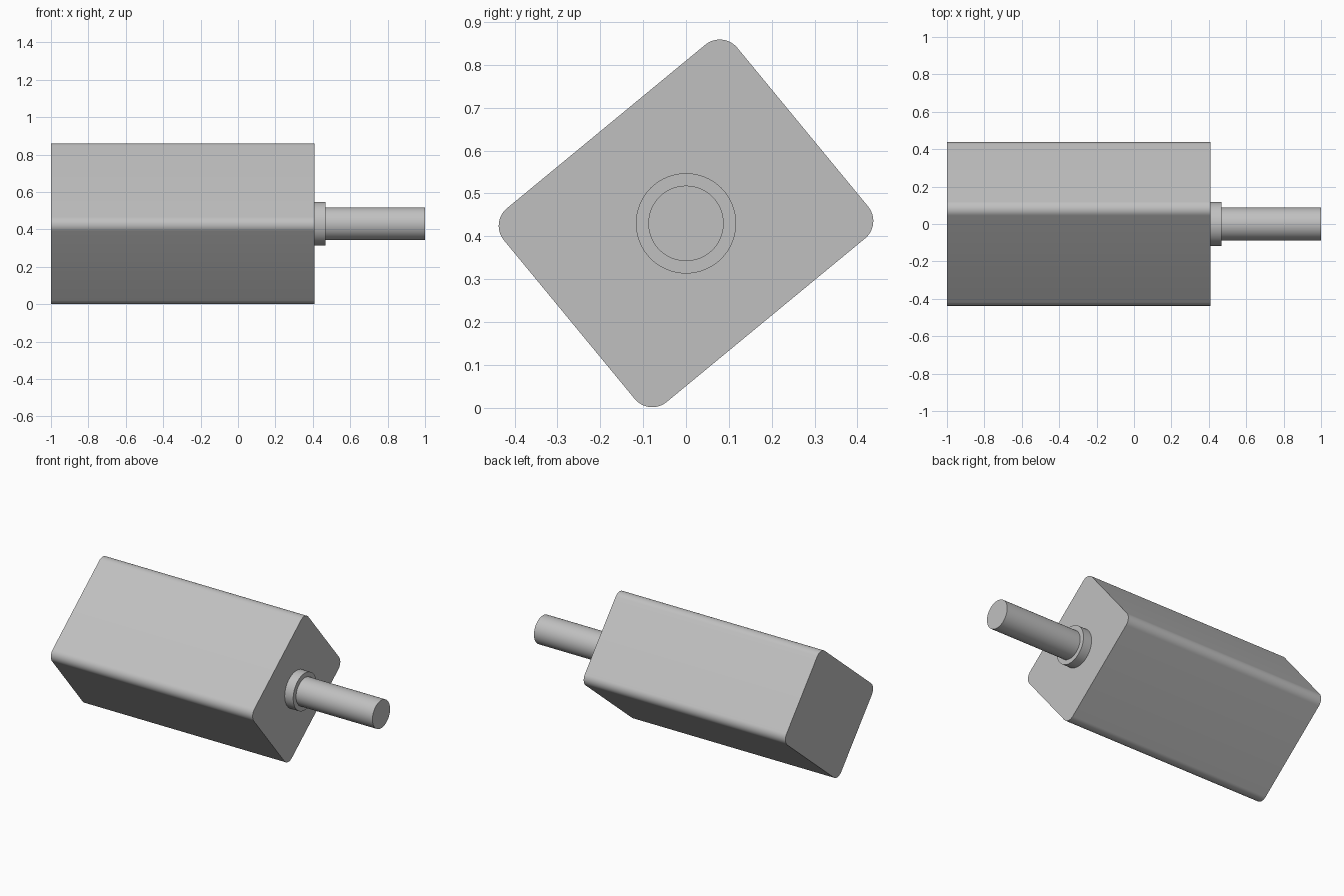
import bpy, bmesh, math

cube = bpy.data.objects.get("Cube")
if cube:
    bpy.data.objects.remove(cube, do_unlink=True)

AXIS_Z = 0.43
TILT = math.radians(39.5)

grey = bpy.data.materials.new("plain grey")
grey.use_nodes = True
COLOUR = (0.53, 0.53, 0.53, 1)
grey.diffuse_color = COLOUR
grey.node_tree.nodes["Principled BSDF"].inputs["Base Color"].default_value = COLOUR


def extrude_profile(name, profile, x0, x1):
    """Solid with a (y, z) profile around the axis, running from x0 to x1."""
    bm = bmesh.new()
    face = bm.faces.new([bm.verts.new((x0, y, z + AXIS_Z)) for y, z in profile])
    caps = bmesh.ops.extrude_face_region(bm, geom=[face], use_keep_orig=True)
    moved = [g for g in caps["geom"] if isinstance(g, bmesh.types.BMVert)]
    bmesh.ops.translate(bm, verts=moved, vec=(x1 - x0, 0, 0))
    bmesh.ops.recalc_face_normals(bm, faces=bm.faces)
    mesh = bpy.data.meshes.new(name)
    bm.to_mesh(mesh)
    bm.free()
    mesh.materials.append(grey)
    obj = bpy.data.objects.new(name, mesh)
    bpy.context.collection.objects.link(obj)
    bpy.ops.object.select_all(action="DESELECT")
    obj.select_set(True)
    bpy.context.view_layer.objects.active = obj
    bpy.ops.object.shade_smooth_by_angle(angle=math.radians(30))


def circle(radius, steps=64):
    angles = [math.tau * i / steps for i in range(steps)]
    return [(radius * math.cos(a), radius * math.sin(a)) for a in angles]


def tilted_rounded_rect(half_u, half_v, radius, steps=12):
    points = []
    for corner, (su, sv) in enumerate([(1, 1), (-1, 1), (-1, -1), (1, -1)]):
        for i in range(steps + 1):
            a = (corner + i / steps) * math.pi / 2
            u = su * (half_u - radius) + radius * math.cos(a)
            v = sv * (half_v - radius) + radius * math.sin(a)
            points.append((u * math.cos(TILT) - v * math.sin(TILT),
                           u * math.sin(TILT) + v * math.cos(TILT)))
    return points


# Rounded block, tilted about its long axis
extrude_profile("body", tilted_rounded_rect(0.353, 0.293, 0.053), -1, 0.408)
# Stepped round end
extrude_profile("collar", circle(0.117), 0.408, 0.467)
extrude_profile("shaft", circle(0.088), 0.467, 1)
